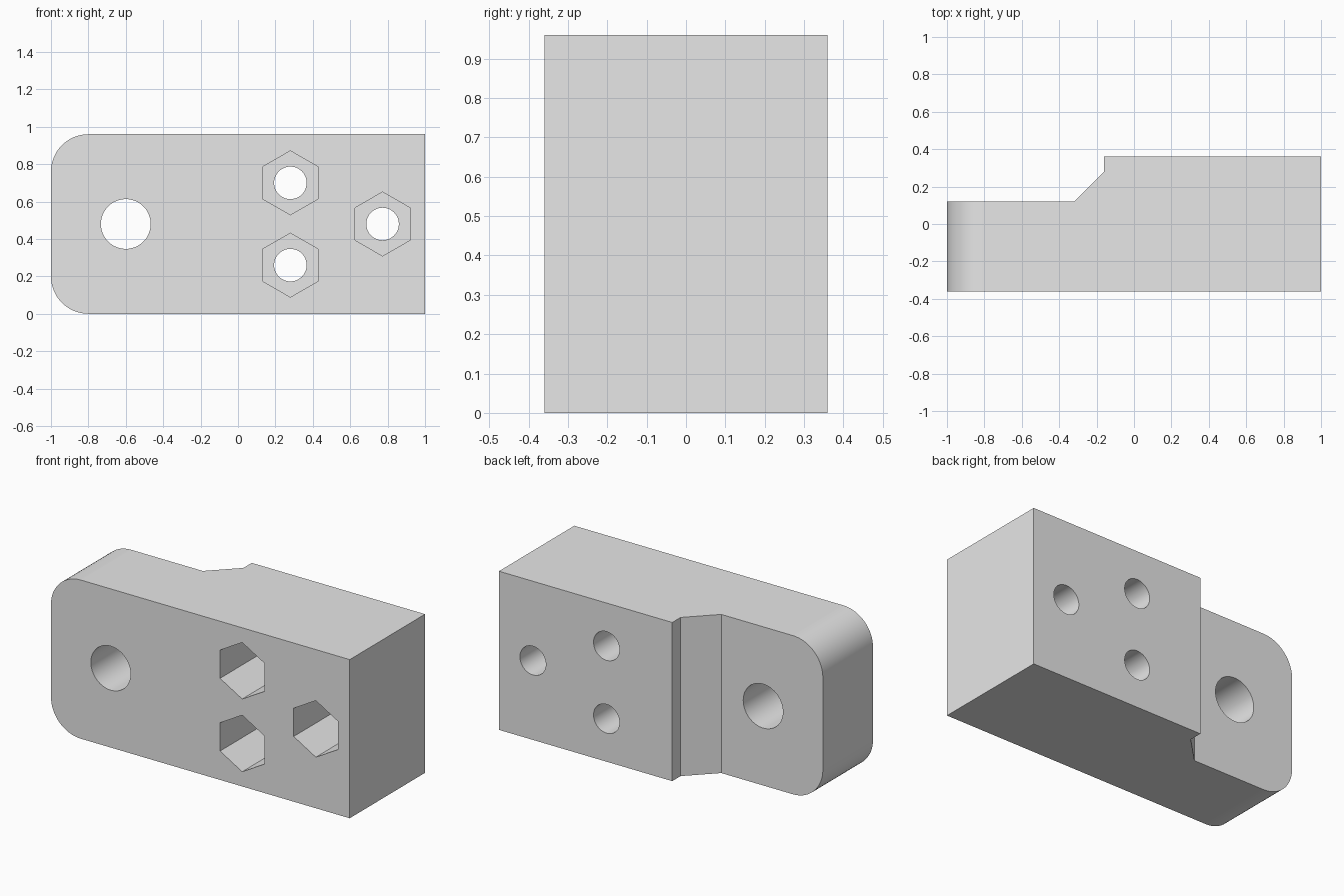
import bpy, bmesh
from math import sin, cos, tau, radians

if "Cube" in bpy.data.objects:
    bpy.data.objects.remove(bpy.data.objects["Cube"])

HEIGHT, FRONT, BACK = 0.96, -0.36, 0.36

grey = bpy.data.materials.new("plain grey")
grey.use_nodes = True
grey.diffuse_color = (0.8, 0.8, 0.8, 1)
grey.node_tree.nodes["Principled BSDF"].inputs["Base Color"].default_value = (0.8, 0.8, 0.8, 1)


def prism(name, outline, direction, round_edges=None, radius=0.0):
    """Extrude a closed outline into a solid, optionally rounding chosen edges."""
    bm = bmesh.new()
    face = bm.faces.new([bm.verts.new(p) for p in outline])
    result = bmesh.ops.extrude_face_region(bm, geom=[face], use_keep_orig=True)
    moved = [g for g in result["geom"] if isinstance(g, bmesh.types.BMVert)]
    bmesh.ops.translate(bm, verts=moved, vec=direction)
    bmesh.ops.recalc_face_normals(bm, faces=bm.faces)
    if round_edges:
        edges = [e for e in bm.edges if round_edges(e)]
        bmesh.ops.bevel(bm, geom=edges, offset=radius, segments=16,
                        profile=0.5, affect='EDGES')
    mesh = bpy.data.meshes.new(name)
    bm.to_mesh(mesh)
    bm.free()
    mesh.materials.append(grey)
    obj = bpy.data.objects.new(name, mesh)
    bpy.context.collection.objects.link(obj)
    return obj


def cut(body, name, x, z, radius, sides, start, end):
    """Cut a regular hole running from front to back."""
    ring = [(x + radius * sin(tau * i / sides), start, z + radius * cos(tau * i / sides))
            for i in range(sides)]
    cutter = prism(name, ring, (0, end - start, 0))
    cutter.hide_render = True
    mod = body.modifiers.new(name, 'BOOLEAN')
    mod.operation = 'DIFFERENCE'
    mod.solver = 'EXACT'
    mod.object = cutter
    bpy.context.view_layer.objects.active = body
    bpy.ops.object.modifier_apply(modifier=name)
    bpy.data.objects.remove(cutter)


# Stepped block with two rounded corners on the thin end
plan = [(-1, FRONT), (1, FRONT), (1, BACK), (-0.16, BACK),
        (-0.16, 0.28), (-0.32, 0.12), (-1, 0.12)]
block = prism("clamp_block", [(x, y, 0) for x, y in plan], (0, 0, HEIGHT),
              lambda e: all(v.co.x < -0.99 for v in e.verts)
              and abs(e.verts[0].co.z - e.verts[1].co.z) < 0.01, 0.2)

# Large through hole
cut(block, "large_hole", -0.6, 0.48, 0.133, 64, FRONT - 0.1, BACK + 0.1)

# Three bolt holes with hexagonal nut pockets in the front
for i, (x, z) in enumerate([(0.28, 0.7), (0.28, 0.26), (0.773, 0.48)]):
    cut(block, f"bolt_hole_{i}", x, z, 0.087, 48, FRONT - 0.1, BACK + 0.1)
    cut(block, f"nut_pocket_{i}", x, z, 0.171, 6, FRONT - 0.1, FRONT + 0.42)

# Smooth the curved walls, keep large flat walls flat
bpy.ops.object.select_all(action='DESELECT')
block.select_set(True)
bpy.context.view_layer.objects.active = block
bpy.ops.object.shade_smooth_by_angle(angle=radians(30))
for face in block.data.polygons:
    if face.area > 0.05:
        face.use_smooth = False
